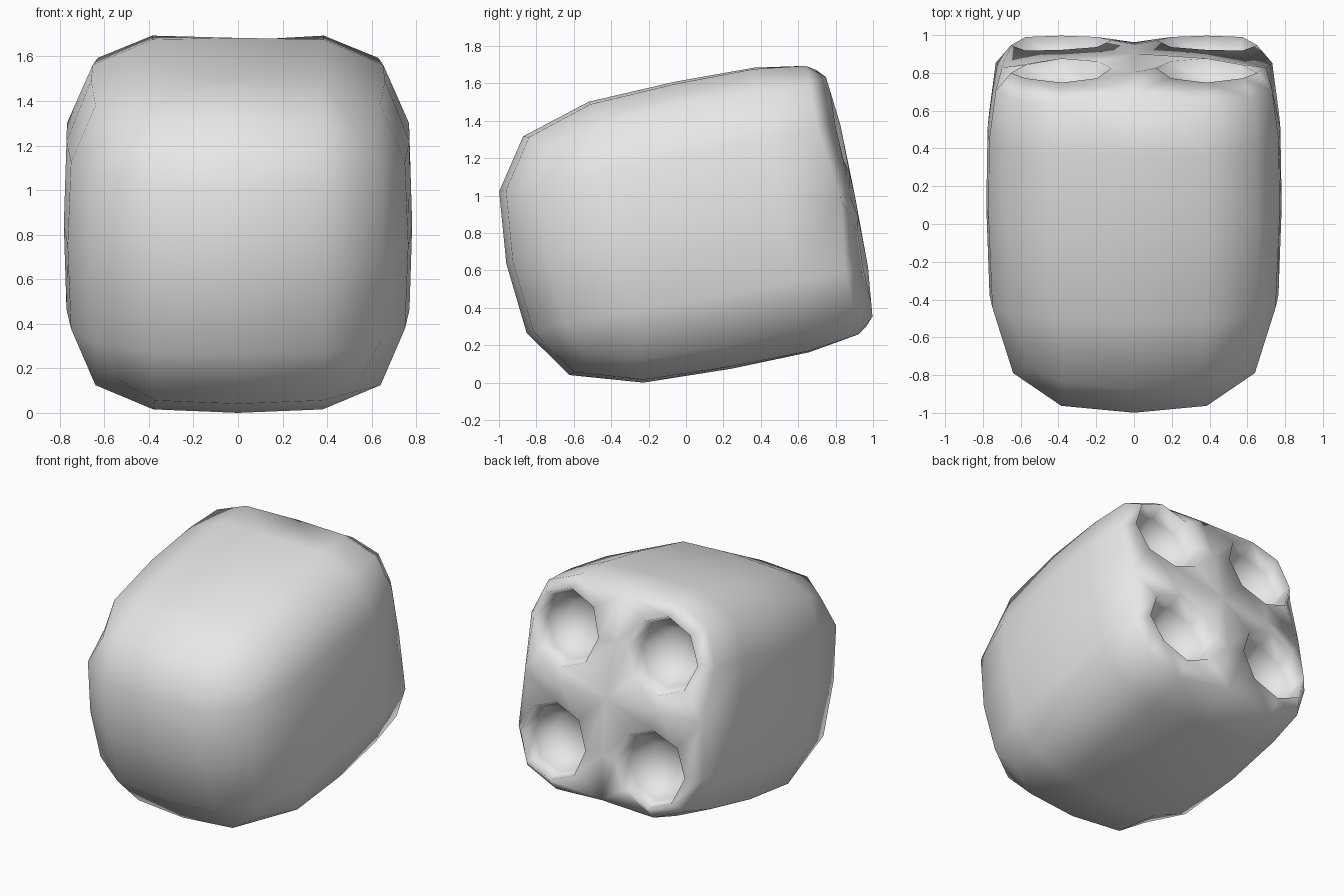
import bpy, bmesh, math
from mathutils import Matrix

cube = bpy.data.objects.get("Cube")
if cube:
    bpy.data.objects.remove(cube, do_unlink=True)

grey = bpy.data.materials.new("light grey")
grey.use_nodes = True
grey.diffuse_color = (0.8, 0.8, 0.8, 1)
grey.node_tree.nodes["Principled BSDF"].inputs["Base Color"].default_value = (0.8, 0.8, 0.8, 1)

bm = bmesh.new()

# Sixteen steps around the border of a 5 x 5 grid
BORDER = ([(2, j) for j in range(-2, 2)] + [(i, 2) for i in range(2, -2, -1)]
          + [(-2, j) for j in range(2, -2, -1)] + [(i, -2) for i in range(-2, 2)])
# Eight steps around one cell of that grid
AROUND = [(1, 0), (1, 1), (0, 1), (-1, 1), (-1, 0), (-1, -1), (0, -1), (1, -1)]


def sign(v):
    return (v > 0) - (v < 0)


def ring(mid, quarter, corner):
    """Rounded square: (size, depth) mid side, (out, along, depth) quarter, (size, depth) corner."""
    verts = {}
    for i, j in BORDER:
        if abs(i) == abs(j):
            x, z, y = sign(i) * corner[0], sign(j) * corner[0], corner[1]
        elif i == 0 or j == 0:
            x, z, y = sign(i) * mid[0], sign(j) * mid[0], mid[1]
        else:
            out, along, y = quarter
            x = sign(i) * (out if abs(i) == 2 else along)
            z = sign(j) * (out if abs(j) == 2 else along)
        verts[i, j] = bm.verts.new((x, y, z))
    return verts


def bridge(a, b):
    for k in range(len(a)):
        n = (k + 1) % len(a)
        bm.faces.new((a[k], a[n], b[n], b[k]))


# Body: rings from the rounded front to the back edge
rings = [
    ring((0.65, -0.765), (0.64, 0.375, -0.735), (0.55, -0.66)),
    ring((0.765, -0.385), (0.75, 0.38, -0.38), (0.64, -0.375)),
    ring((0.782, 0.09), (0.77, 0.385, 0.09), (0.66, 0.09)),
    ring((0.775, 0.515), (0.768, 0.385, 0.515), (0.652, 0.515)),
    ring((0.70, 0.84), (0.732, 0.385, 0.79), (0.63, 0.79)),
]
for a, b in zip(rings, rings[1:]):
    bridge([a[k] for k in BORDER], [b[k] for k in BORDER])


def add_inner(grid, depths):
    """Fill the nine inner grid points; depths for centre, cross and diagonal."""
    for i in (-1, 0, 1):
        for j in (-1, 0, 1):
            y = depths[abs(i) + abs(j)]
            grid[i, j] = bm.verts.new((i * 0.385, y, j * 0.385))


# Domed front
front = rings[0]
add_inner(front, (-0.983, -0.947, -0.91))
for i in range(-2, 2):
    for j in range(-2, 2):
        bm.faces.new((front[i, j], front[i + 1, j], front[i + 1, j + 1], front[i, j + 1]))

# Back: cross-shaped valley and four octagonal sockets
back = rings[-1]
for key, y in {(0, 0): 0.916, (1, 0): 0.89, (-1, 0): 0.89, (0, 1): 0.89, (0, -1): 0.89}.items():
    back[key] = bm.verts.new((key[0] * 0.385, y, key[1] * 0.385))
for sx in (-1, 1):
    for sz in (-1, 1):
        last = [back[sx + di, sz + dj] for di, dj in AROUND]
        for radius, depth in ((0.267, 0.0), (0.235, 0.12), (0.16, 0.24)):
            loop = []
            for di, dj in AROUND:
                length = math.hypot(di, dj)
                outward = max(0, di * sx, dj * sz) / length
                y = 0.912 - 0.027 * outward - depth
                loop.append(bm.verts.new((sx * 0.385 + radius * di / length, y,
                                          sz * 0.385 + radius * dj / length)))
            bridge(last, loop)
            last = loop
        floor = bm.verts.new((sx * 0.385, 0.64, sz * 0.385))
        for k in range(8):
            bm.faces.new((last[k], last[(k + 1) % 8], floor))

bmesh.ops.recalc_face_normals(bm, faces=bm.faces)

# Tilt the block back on its rounded underside
bm.transform(Matrix.Translation((0, 0.004, 0.83)) @ Matrix.Rotation(math.radians(11), 4, "X"))
low = min(v.co.z for v in bm.verts)
bmesh.ops.translate(bm, verts=bm.verts, vec=(0, 0, -low))
for f in bm.faces:
    f.smooth = True

mesh = bpy.data.meshes.new("socketed_block")
bm.to_mesh(mesh)
bm.free()
mesh.materials.append(grey)
block = bpy.data.objects.new("socketed_block", mesh)
bpy.context.collection.objects.link(block)
